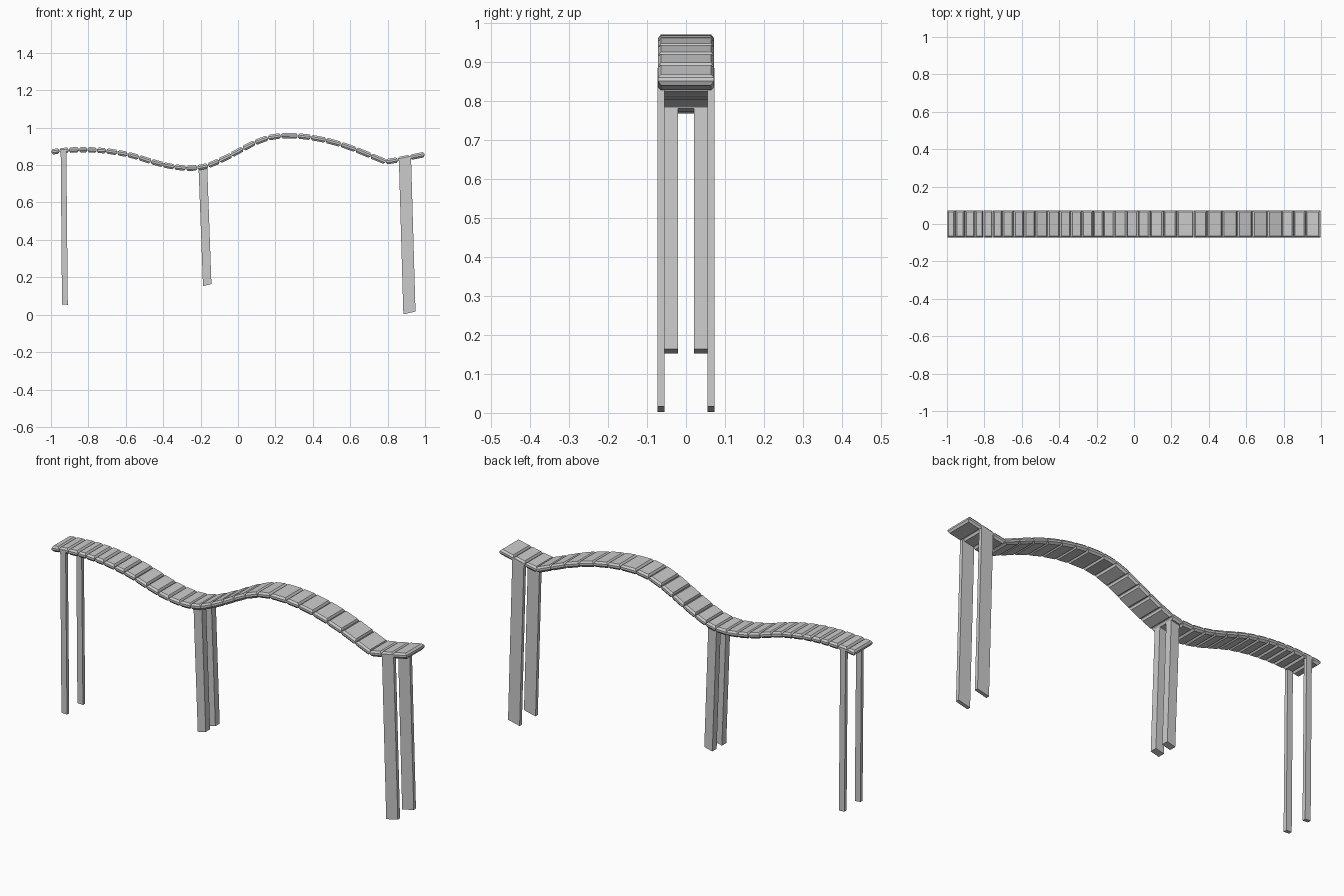
import bpy, bmesh
from mathutils import Vector

if "Cube" in bpy.data.objects:
    bpy.data.objects.remove(bpy.data.objects["Cube"])

HALF_W = 0.072    # deck half width
HALF_T = 0.0145   # deck half thickness
BAND = 0.005      # half height of the vertical edge band
BEVEL = 0.0075

# deck centre line: one point per joint between planks
PATH = [(-.998, .870), (-.955, .876), (-.904, .880), (-.85, .882), (-.805, .882),
        (-.755, .880), (-.705, .876), (-.645, .867), (-.59, .857), (-.53, .841),
        (-.465, .820), (-.40, .802), (-.34, .790), (-.278, .783), (-.217, .785),
        (-.16, .797), (-.10, .822), (-.035, .854), (.027, .888), (.09, .920),
        (.16, .946), (.23, .957), (.32, .956), (.39, .948), (.47, .933),
        (.55, .911), (.63, .883), (.71, .850), (.79, .817), (.855, .828),
        (.92, .841), (.998, .857)]


def make_object(name, bm):
    bmesh.ops.recalc_face_normals(bm, faces=bm.faces)
    mesh = bpy.data.meshes.new(name)
    bm.to_mesh(mesh)
    bm.free()
    obj = bpy.data.objects.new(name, mesh)
    bpy.context.collection.objects.link(obj)
    return obj


def bridge_rings(bm, rings):
    """Stack closed rings of four points into a capped solid."""
    vs = [[bm.verts.new(p) for p in r] for r in rings]
    bm.faces.new(vs[0])
    bm.faces.new(vs[-1])
    for a, b in zip(vs, vs[1:]):
        for i in range(4):
            j = (i + 1) % 4
            bm.faces.new((a[i], a[j], b[j], b[i]))


# planks: slabs chamfered above and below
def plank(name, start, end):
    a, b = Vector((start[0], 0, start[1])), Vector((end[0], 0, end[1]))
    along = (b - a).normalized()
    up = Vector((-along.z, 0, along.x))
    rings = []
    for h, inset in ((-HALF_T, BEVEL), (-BAND, 0), (BAND, 0), (HALF_T, BEVEL)):
        s, e = a + along * (inset + .001), b - along * (inset + .001)
        w = Vector((0, HALF_W - inset, 0))
        rings.append([p + up * h for p in (s - w, e - w, e + w, s + w)])
    bm = bmesh.new()
    bridge_rings(bm, rings)
    make_object(name, bm)


for i, (p, q) in enumerate(zip(PATH, PATH[1:])):
    plank(f"deck_plank_{i + 1:02d}", p, q)


# leg pairs: slanted profile in x/z, extruded in y, mirrored
def leg_pair(name, profile, y0, y1):
    bm = bmesh.new()
    for side in (-1, 1):
        bridge_rings(bm, [[(x, side * y, z) for x, z in profile] for y in (y0, y1)])
    make_object(name, bm)


leg_pair("left_legs", [(-.941, .055), (-.910, .053), (-.918, .885), (-.948, .882)], .055, .073)
leg_pair("middle_legs", [(-.187, .153), (-.142, .164), (-.165, .800), (-.211, .788)], .021, .056)
leg_pair("right_legs", [(.884, .002), (.949, .017), (.925, .848), (.860, .834)], .055, .073)
